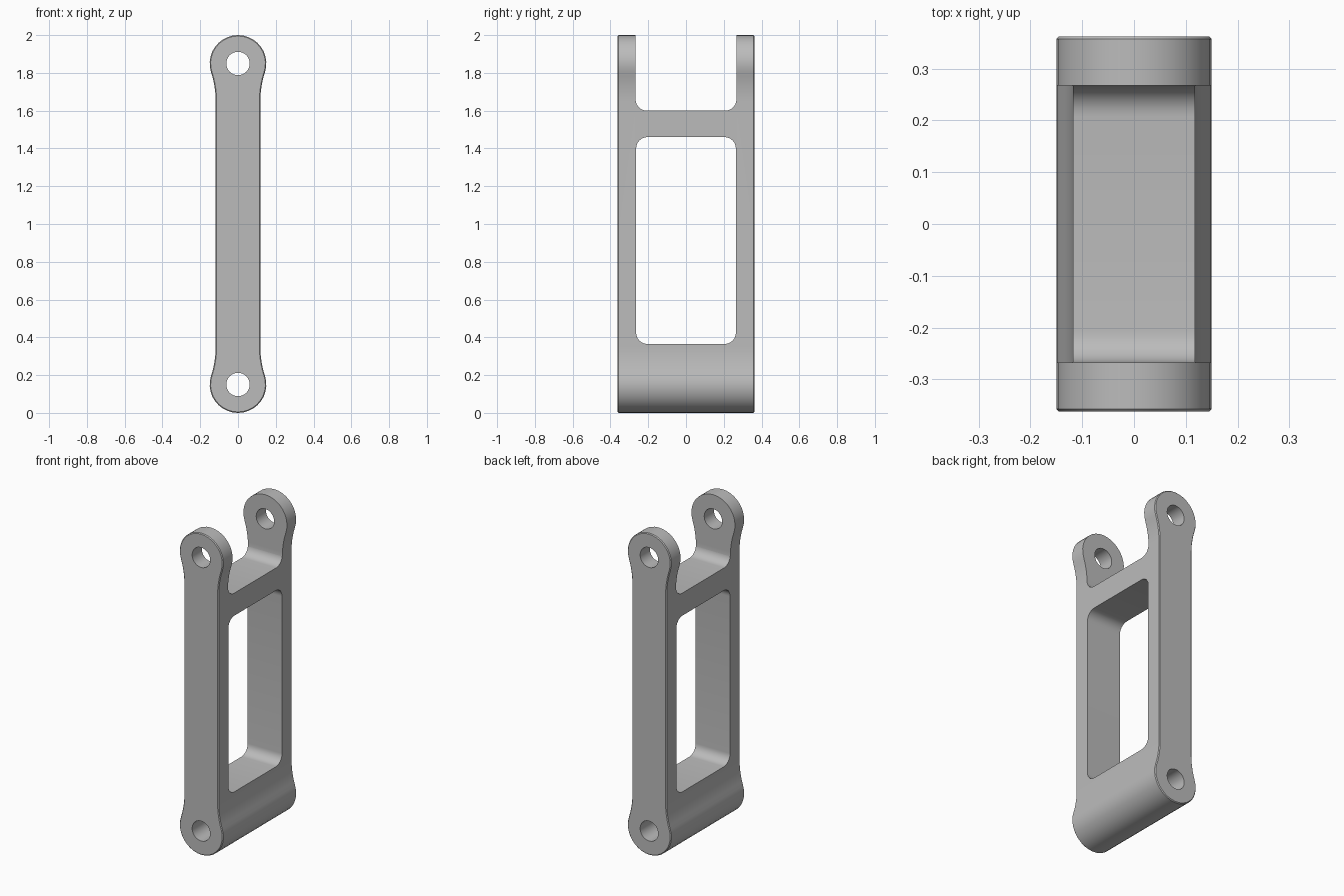
import bpy, bmesh, math
from mathutils import Vector

cube = bpy.data.objects.get("Cube")
if cube:
    bpy.data.objects.remove(cube, do_unlink=True)

HALF_DEPTH = 0.362
BOSS_R, HOLE_R, SIDE_X, FILLET_R = 0.15, 0.062, 0.118, 0.5
MID_Z = 1.0

grey = bpy.data.materials.new("plain grey")
grey.use_nodes = True
colour = (0.5, 0.5, 0.5, 1)
grey.diffuse_color = colour
grey.node_tree.nodes["Principled BSDF"].inputs["Base Color"].default_value = colour


def arc(cx, cz, r, a0, a1, n):
    steps = [a0 + (a1 - a0) * i / n for i in range(n + 1)]
    return [(cx + r * math.cos(a), cz + r * math.sin(a)) for a in steps]


def prism(name, outline, axis, start, end):
    """Extrude a closed (horizontal, z) outline along the x or y axis."""
    def place(p, d):
        return (p[0], d, p[1]) if axis == "y" else (d, p[0], p[1])
    bm = bmesh.new()
    face = bm.faces.new([bm.verts.new(place(p, start)) for p in outline])
    ext = bmesh.ops.extrude_face_region(bm, geom=[face])["geom"]
    moved = [v for v in ext if isinstance(v, bmesh.types.BMVert)]
    bmesh.ops.translate(bm, verts=moved, vec=Vector(place((0, 0), end - start)))
    bmesh.ops.recalc_face_normals(bm, faces=bm.faces)
    mesh = bpy.data.meshes.new(name)
    bm.to_mesh(mesh)
    bm.free()
    mesh.materials.append(grey)
    obj = bpy.data.objects.new(name, mesh)
    bpy.context.collection.objects.link(obj)
    return obj


def rounded_rect(half_y, z0, z1, r, n=8):
    pts = []
    corners = [(half_y - r, z1 - r), (r - half_y, z1 - r),
               (r - half_y, z0 + r), (half_y - r, z0 + r)]
    for i, (y, z) in enumerate(corners):
        pts += arc(y, z, r, i * math.pi / 2, (i + 1) * math.pi / 2, n)
    return pts


# Dog-bone side profile: end boss, concave fillet, straight flank
drop = math.sqrt((BOSS_R + FILLET_R) ** 2 - (SIDE_X + FILLET_R) ** 2)
touch = math.atan2(drop, SIDE_X + FILLET_R)
quarter = arc(0, BOSS_R, BOSS_R, -math.pi / 2, touch, 10)
quarter += arc(SIDE_X + FILLET_R, BOSS_R + drop, FILLET_R,
               math.pi + touch, math.pi, 6)[1:]
right = quarter + [(x, 2 * MID_Z - z) for x, z in reversed(quarter)]
profile = right + [(-x, z) for x, z in reversed(right[1:-1])]
link = prism("link_body", profile, "y", -HALF_DEPTH, HALF_DEPTH)

# Fine chamfer around both end faces
bm = bmesh.new()
bm.from_mesh(link.data)
rims = [e for e in bm.edges if abs(e.verts[0].co.y - e.verts[1].co.y) < 1e-5]
bmesh.ops.bevel(bm, geom=rims, offset=0.005, segments=1, affect="EDGES")
bm.to_mesh(link.data)
bm.free()

# Window, fork slot and pin holes
cutters = [
    prism("window_cutter", rounded_rect(0.264, 0.365, 1.46, 0.06), "x", -0.5, 0.5),
    prism("fork_slot_cutter", rounded_rect(0.267, 1.6, 2.4, 0.06), "x", -0.5, 0.5),
]
for name, z in (("lower_pin", BOSS_R), ("upper_pin", 2 * MID_Z - BOSS_R)):
    ring = arc(0, z, HOLE_R, 0, math.tau, 32)[:-1]
    cutters.append(prism(name + "_cutter", ring, "y", -0.5, 0.5))

bpy.context.view_layer.objects.active = link
for cutter in cutters:
    mod = link.modifiers.new(cutter.name, "BOOLEAN")
    mod.operation = "DIFFERENCE"
    mod.solver = "EXACT"
    mod.object = cutter
    bpy.ops.object.modifier_apply(modifier=mod.name)
    bpy.data.objects.remove(cutter, do_unlink=True)

# Smooth the curves, keep the edges sharp
bpy.ops.object.select_all(action="DESELECT")
link.select_set(True)
bpy.ops.object.shade_smooth_by_angle(angle=math.radians(30))
